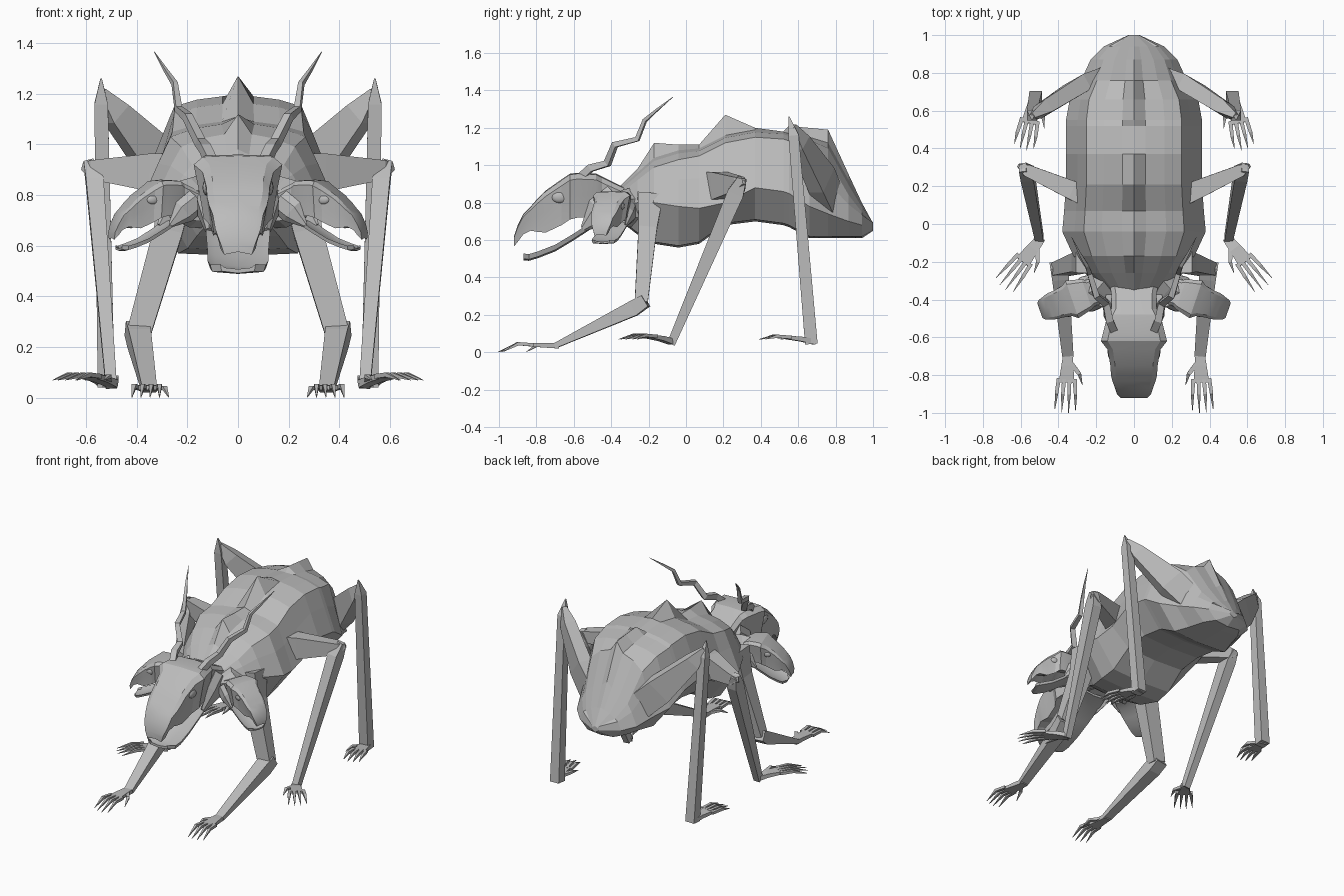
import bpy, bmesh, math
from mathutils import Vector, Matrix

if "Cube" in bpy.data.objects:
    bpy.data.objects.remove(bpy.data.objects["Cube"])

hide = bpy.data.materials.new("grey hide")
hide.use_nodes = True
GREY = (0.5, 0.5, 0.5, 1)
hide.diffuse_color = GREY
hide.node_tree.nodes["Principled BSDF"].inputs["Base Color"].default_value = GREY


def finish(name, bm, smooth=0):
    bmesh.ops.recalc_face_normals(bm, faces=bm.faces)
    mesh = bpy.data.meshes.new(name)
    bm.to_mesh(mesh)
    bm.free()
    mesh.materials.append(hide)
    ob = bpy.data.objects.new(name, mesh)
    bpy.context.collection.objects.link(ob)
    if smooth:
        bpy.ops.object.select_all(action="DESELECT")
        ob.select_set(True)
        bpy.context.view_layer.objects.active = ob
        bpy.ops.object.shade_smooth_by_angle(angle=math.radians(smooth))
    return ob


def loft(name, rings, matrix=None, smooth=0):
    """Skin a list of closed rings and cap both ends."""
    bm = bmesh.new()
    loops = [[bm.verts.new(p) for p in ring] for ring in rings]
    n = len(loops[0])
    for a, b in zip(loops, loops[1:]):
        for i in range(n):
            bm.faces.new((a[i], a[(i + 1) % n], b[(i + 1) % n], b[i]))
    bm.faces.new(loops[0])
    bm.faces.new(loops[-1])
    if matrix:
        bm.transform(matrix)
    return finish(name, bm, smooth)


def mirrored(half):
    """Complete a half ring whose first and last points lie on x = 0."""
    return half + [(-x, y, z) for x, y, z in half[-2:0:-1]]


def strut(name, pts, sizes, sides=4, side=1):
    """Faceted tapering tube; sizes are (half width, half height)."""
    pts = [Vector((p[0] * side, p[1], p[2])) for p in pts]
    rings = []
    for i, (p, (w, h)) in enumerate(zip(pts, sizes)):
        d = (pts[min(i + 1, len(pts) - 1)] - pts[max(i - 1, 0)]).normalized()
        across = d.cross(Vector((0, 0, 1)))
        if abs(d.z) > 0.85:
            across = Vector((1, 0, 0)) - d * d.x
        across.normalize()
        up = across.cross(d)
        ring = []
        for k in range(sides):
            a = math.tau * (k + 0.5) / sides
            ring.append(p + (across * math.cos(a) * w + up * math.sin(a) * h) * 1.4)
        rings.append(ring)
    return loft(name, rings)


# Body: y, half width, crest, back, shoulder, flank, belly
BODY = [
    (-.35, .16, .89, .88, .85, .78, .70),
    (-.26, .26, .98, .96, .92, .80, .63),
    (-.17, .32, 1.12, 1.04, .99, .80, .58),
    (-.04, .38, 1.11, 1.08, 1.03, .78, .56),
    (.07, .37, 1.11, 1.09, 1.05, .77, .58),
    (.21, .36, 1.27, 1.16, 1.12, .80, .68),
    (.37, .36, 1.20, 1.19, 1.15, .88, .70),
    (.52, .36, 1.18, 1.18, 1.14, .86, .68),
    (.55, .36, 1.21, 1.17, 1.13, .85, .67),
    (.66, .34, 1.20, 1.15, 1.11, .78, .61),
    (.76, .28, 1.19, 1.12, 1.03, .74, .61),
    (.87, .23, .95, .92, .84, .70, .61),
    (.94, .16, .80, .79, .75, .68, .61),
    (1.0, .03, .69, .69, .68, .67, .65),
]
rings = []
for y, w, crest, back, sh, flank, belly in BODY:
    rings.append(mirrored([
        (0, y, crest), (w * .17, y, back), (w * .45, y, (back * 2 + sh) / 3),
        (w * .7, y, sh), (w * .83, y, (sh + flank) / 2 + .02), (w, y, flank),
        (w * .62, y, belly + .01), (0, y, belly)]))
loft("body", rings)

# Head in local axes (forward -y): forward, half width, top, bottom
HEAD = [
    (-.16, .14, .05, -.12), (-.05, .12, .10, -.11), (.03, .12, .14, -.10),
    (.06, .14, .155, -.08), (.16, .165, .16, -.08), (.20, .175, .155, -.09),
    (.245, .14, .125, -.12), (.33, .125, .065, -.16), (.38, .122, .015, -.155),
    (.41, .115, -.02, -.15), (.45, .10, -.06, -.17), (.48, .09, -.12, -.21),
    (.50, .07, -.18, -.235),
]
JAW = [(-.02, .10, -.10), (.08, .13, -.12), (.18, .125, -.185),
       (.28, .12, -.245), (.37, .12, -.28), (.42, .11, -.295), (.45, .07, -.292)]


def head(name, matrix):
    rings = []
    for f, w, top, bot in HEAD:
        h = top - bot
        rings.append(mirrored([
            (0, -f, top), (w * .8, -f, top - h * .02), (w, -f, top - h * .14),
            (w * .9, -f, top - h * .5), (w * .82, -f, top - h * .8),
            (w * .78, -f, bot), (0, -f, bot + h * .2)]))
    loft(name + "_skull", rings, matrix, 20)
    jaw = [mirrored([(0, -f, u), (w * .75, -f, u + .006), (w, -f, u + .02),
                     (w * .92, -f, u - .008), (0, -f, u - .016)]) for f, w, u in JAW]
    loft(name + "_lower_jaw", jaw, matrix, 25)
    for s in (1, -1):
        # Eyeball on each side
        bm = bmesh.new()
        bmesh.ops.create_uvsphere(bm, u_segments=12, v_segments=8, radius=1)
        bm.transform(matrix @ Matrix.Translation((s * .122, -.255, .03))
                     @ Matrix.Diagonal((.018, .045, .032, 1)))
        finish(name + "_eye", bm, 40)
        # Jaw muscle joining skull and jaw
        muscle = [(s * .11, .05, .02), (s * .13, -.04, -.05), (s * .115, -.13, -.14)]
        ob = strut(name + "_jaw_muscle", muscle, [(.03, .06), (.025, .06), (.01, .012)], 6)
        ob.data.transform(matrix)


head("main_head", Matrix.Translation((0, -.42, .80)))
for s, label in ((1, "left"), (-1, "right")):
    head(label + "_head", Matrix.Translation((s * .215, -.36, .765))
         @ Matrix.Rotation(s * math.radians(71), 4, "Z") @ Matrix.Scale(.6, 4))
    strut(label + "_neck", [(.10, -.24, .78), (.19, -.34, .77), (.26, -.375, .78)],
          [(.08, .08), (.065, .07), (.05, .05)], 6, s)

    # Zigzag horn
    horn = [(.10, -.58, .92), (.13, -.51, .985), (.15, -.42, 1.01), (.20, -.38, 1.11),
            (.235, -.26, 1.14), (.25, -.22, 1.24), (.29, -.15, 1.30), (.33, -.07, 1.365)]
    strut(label + "_horn", horn,
          [(r, r) for r in (.02, .02, .018, .016, .013, .01, .006, .001)], 4, s)


def hand(name, wrist, angle, lift, drop, side, reach=.3, spread=1.5):
    """Palm, four fingers and a thumb; angle turns outward from -y."""
    wrist = Vector(wrist)
    fwd = Vector((math.sin(angle), -math.cos(angle), 0))
    out = Vector((math.cos(angle), math.sin(angle), 0))

    def at(f, o, u):
        return wrist + fwd * f + out * o + Vector((0, 0, u))

    strut(name + "_palm", [at(-.02, 0, 0), at(.05, 0, lift * .6), at(.14, 0, lift)],
          [(.025, .015), (.032, .013), (.042, .009)], 4, side)
    for i in range(4):
        o = (i - 1.5) * .028
        tip = reach - .017 * abs(i - 1.4)
        strut(name + "_finger", [at(.12, o, lift), at(.2, o * 1.2, lift + .006),
                                 at(tip, o * spread, lift - drop)],
              [(.011, .009), (.009, .009), (.001, .001)], 4, side)
    strut(name + "_thumb", [at(.04, -.02, lift * .6), at(.09, -.065, lift),
                            at(.15, -.085, lift - drop)],
          [(.014, .01), (.01, .008), (.001, .001)], 4, side)


for s, label in ((1, "left"), (-1, "right")):
    # Front leg
    strut(label + "_front_upper_leg", [(.24, -.19, .84), (.275, -.205, .66), (.39, -.24, .26)],
          [(.07, .07), (.058, .05), (.048, .035)], 4, s)
    strut(label + "_front_forearm", [(.40, -.215, .275), (.39, -.28, .235), (.35, -.70, .035)],
          [(.046, .034), (.045, .042), (.03, .014)], 4, s)
    hand(label + "_front_hand", (.35, -.70, .035), .05, .005, .038, s, .31, 1.3)
    # Middle leg
    strut(label + "_middle_thigh", [(.24, .14, .88), (.33, .18, .89), (.57, .285, .90), (.61, .31, .915)],
          [(.055, .085), (.05, .075), (.032, .038), (.01, .015)], 4, s)
    strut(label + "_middle_shin", [(.59, .30, .93), (.565, .265, .85), (.50, -.08, .045)],
          [(.02, .025), (.035, .045), (.022, .022)], 4, s)
    hand(label + "_middle_hand", (.505, -.09, .055), .66, .03, .015, s, .32, 1.4)
    # Rear leg
    strut(label + "_rear_thigh", [(.18, .78, .80), (.30, .725, .92), (.48, .61, 1.12), (.54, .57, 1.21)],
          [(.04, .09), (.045, .09), (.038, .05), (.015, .015)], 4, s)
    strut(label + "_rear_shin", [(.54, .55, 1.26), (.54, .575, 1.16), (.52, .67, .045)],
          [(.003, .003), (.027, .028), (.034, .034)], 4, s)
    hand(label + "_rear_foot", (.525, .67, .055), .22, .025, .01, s, .29, 1.25)
